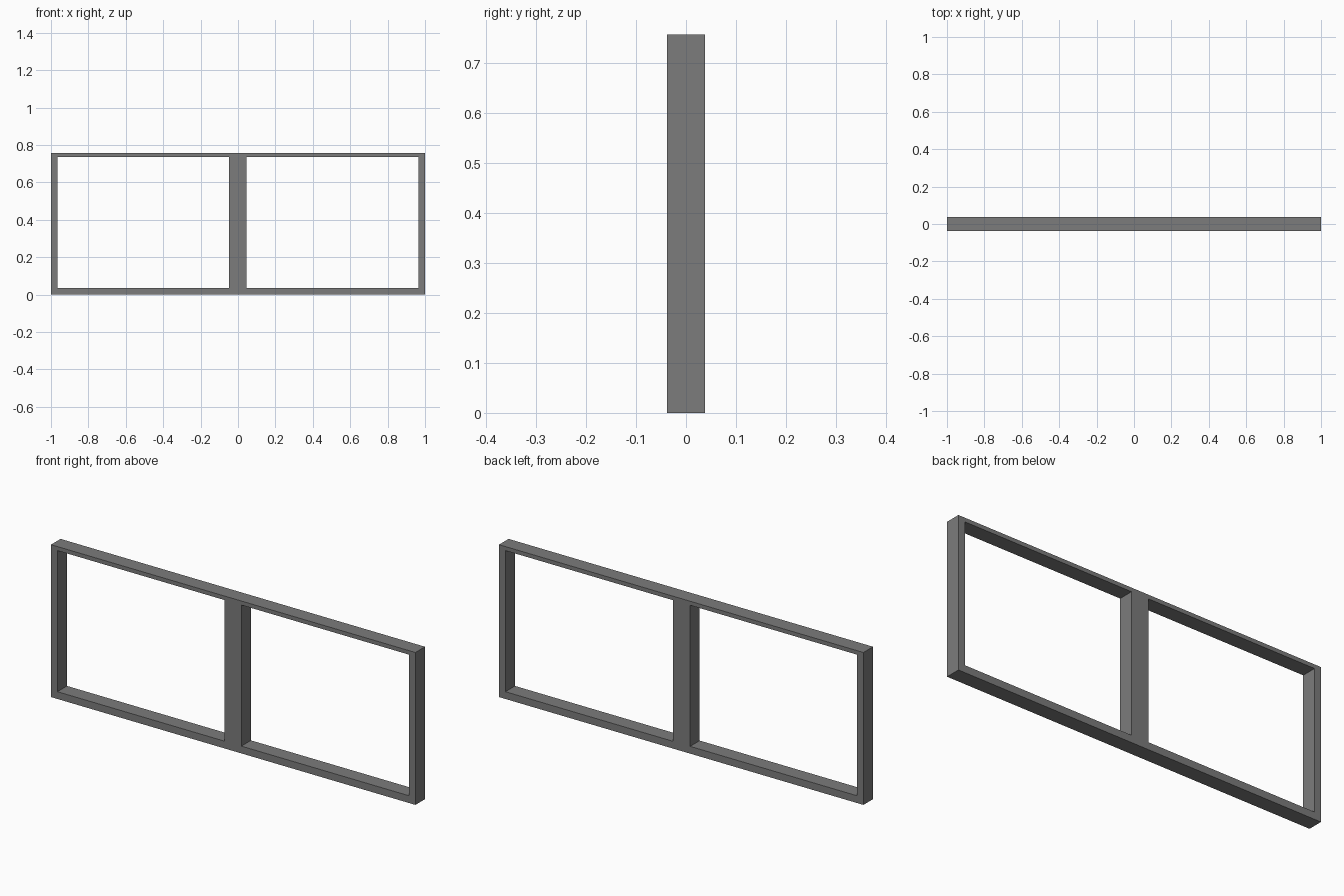
import bpy
import bmesh

if "Cube" in bpy.data.objects:
    bpy.data.objects.remove(bpy.data.objects["Cube"])

# Breakpoints of the frame: stiles, centre post, bottom and top rails
XS = [-1.0, -0.965, -0.049, 0.045, 0.965, 1.0]
ZS = [0.0, 0.036, 0.736, 0.756]
HALF_DEPTH = 0.0375

grey = bpy.data.materials.new("dark grey metal")
grey.diffuse_color = (0.2, 0.2, 0.2, 1.0)
grey.use_nodes = True
grey.node_tree.nodes["Principled BSDF"].inputs["Base Color"].default_value = grey.diffuse_color

bm = bmesh.new()

# Front face as a grid, leaving the two window openings empty
grid = [[bm.verts.new((x, -HALF_DEPTH, z)) for z in ZS] for x in XS]
for i in range(len(XS) - 1):
    for j in range(len(ZS) - 1):
        if j == 1 and i in (1, 3):
            continue
        bm.faces.new((grid[i][j], grid[i + 1][j],
                      grid[i + 1][j + 1], grid[i][j + 1]))

# Give the frame its depth
front = bm.faces[:]
ext = bmesh.ops.extrude_face_region(bm, geom=front, use_keep_orig=True)
for v in ext["geom"]:
    if isinstance(v, bmesh.types.BMVert):
        v.co.y = HALF_DEPTH
bmesh.ops.recalc_face_normals(bm, faces=bm.faces[:])

mesh = bpy.data.meshes.new("window_frame")
bm.to_mesh(mesh)
bm.free()
mesh.materials.append(grey)
frame = bpy.data.objects.new("window_frame", mesh)
bpy.context.collection.objects.link(frame)
